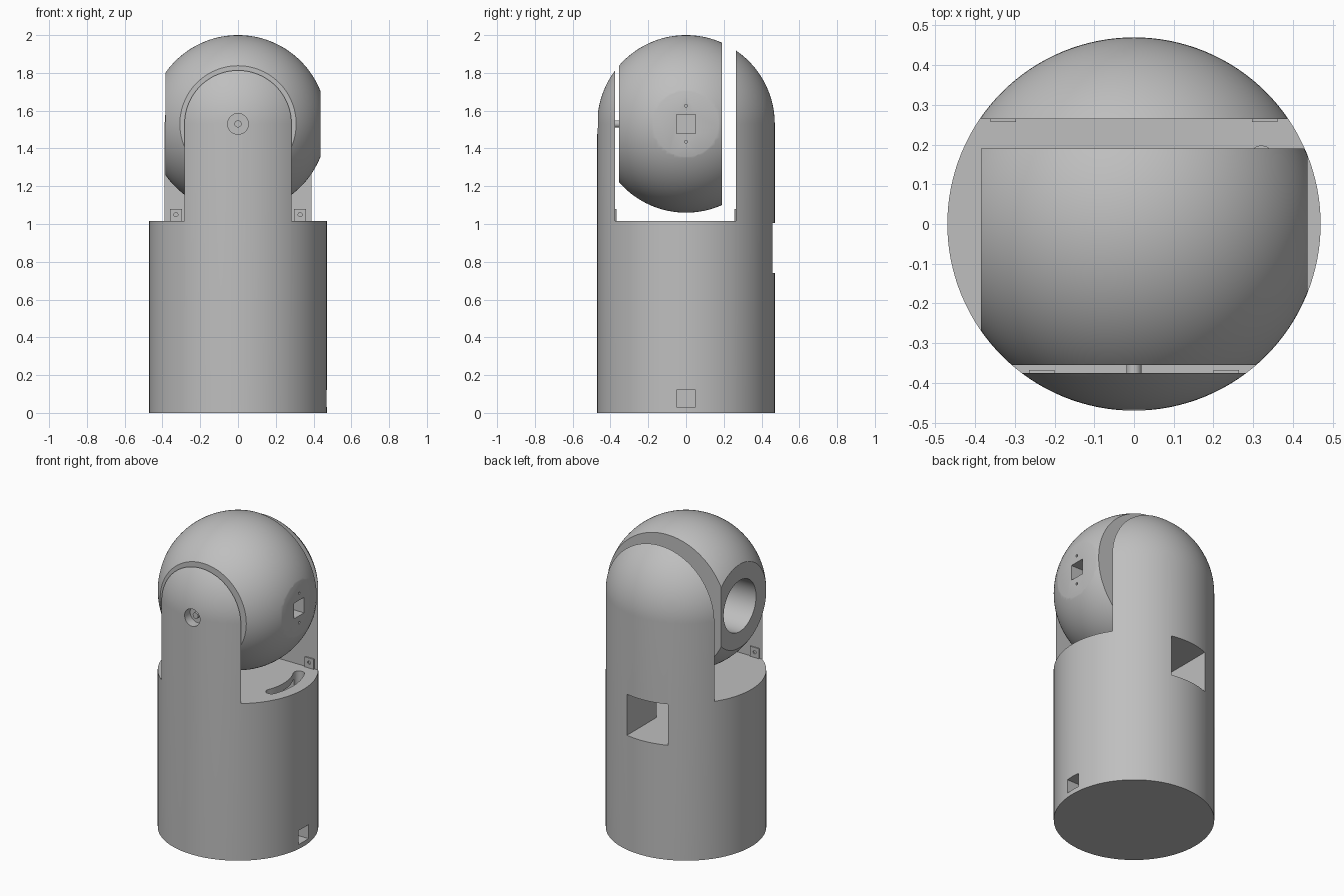
import bpy, bmesh
from math import sin, cos, pi, radians
from mathutils import Matrix, Vector

cube = bpy.data.objects.get("Cube")
if cube:
    bpy.data.objects.remove(cube, do_unlink=True)

R = 0.47        # shared radius of housing and ball
PIVOT = 1.53    # height of the ball centre
SHELF = 1.015   # height of the shelf between the arms

grey = bpy.data.materials.new("matte_grey")
grey.use_nodes = True
grey.diffuse_color = (0.52, 0.52, 0.52, 1)
grey.node_tree.nodes["Principled BSDF"].inputs["Base Color"].default_value = (0.52, 0.52, 0.52, 1)


def finish(name, bm):
    bmesh.ops.recalc_face_normals(bm, faces=bm.faces)
    mesh = bpy.data.meshes.new(name)
    bm.to_mesh(mesh)
    bm.free()
    mesh.materials.append(grey)
    ob = bpy.data.objects.new(name, mesh)
    bpy.context.collection.objects.link(ob)
    return ob


def box(name, x, y, z):
    bm = bmesh.new()
    bmesh.ops.create_cube(bm, size=1)
    for v in bm.verts:
        v.co = Vector([(a + b) / 2 + c * (b - a) for (a, b), c in zip((x, y, z), v.co)])
    return finish(name, bm)


def rod(name, axis, start, end, radius, segments=48):
    """Cylinder along the x or y axis; start and end are full points."""
    start, end = Vector(start), Vector(end)
    turn = Matrix.Rotation(pi / 2, 4, "Y" if axis == "x" else "X")
    bm = bmesh.new()
    bmesh.ops.create_cone(bm, cap_ends=True, segments=segments, radius1=radius, radius2=radius,
                          depth=(end - start).length,
                          matrix=Matrix.Translation((start + end) / 2) @ turn)
    return finish(name, bm)


def prism(name, outline, z0, z1):
    bm = bmesh.new()
    face = bm.faces.new([bm.verts.new((x, y, z0)) for x, y in outline])
    new = bmesh.ops.extrude_face_region(bm, geom=[face])["geom"]
    bmesh.ops.translate(bm, vec=(0, 0, z1 - z0), verts=[g for g in new if isinstance(g, bmesh.types.BMVert)])
    return finish(name, bm)


def lathe(name, profile, steps=128):
    bm = bmesh.new()
    verts = [bm.verts.new((r, 0, z)) for r, z in profile]
    edges = [bm.edges.new(pair) for pair in zip(verts, verts[1:])]
    bmesh.ops.spin(bm, geom=verts + edges, cent=(0, 0, 0), axis=(0, 0, 1), angle=2 * pi, steps=steps)
    bmesh.ops.remove_doubles(bm, verts=bm.verts, dist=1e-5)
    return finish(name, bm)


def cut(ob, *cutters):
    bpy.context.view_layer.objects.active = ob
    for cutter in cutters:
        mod = ob.modifiers.new("cut", "BOOLEAN")
        mod.operation, mod.solver, mod.object = "DIFFERENCE", "EXACT", cutter
        bpy.ops.object.modifier_apply(modifier=mod.name)
        bpy.data.objects.remove(cutter, do_unlink=True)


def smooth(ob):
    bpy.ops.object.select_all(action="DESELECT")
    ob.select_set(True)
    bpy.context.view_layer.objects.active = ob
    bpy.ops.object.shade_smooth_by_angle(angle=radians(25))


def arc(radius, start, end, steps, centre=(0, 0)):
    angles = [radians(start + (end - start) * i / steps) for i in range(steps + 1)]
    return [(centre[0] + radius * cos(a), centre[1] + radius * sin(a)) for a in angles]


# Housing: domed column with the gap for the ball taken out, leaving two arms
housing = lathe("housing", [(0, 0)] + [(R, 0)] + arc(R, 0, 89.9, 40, (0, PIVOT)) + [(0, PIVOT + R)])
cut(housing, box("gap", (-1, 1), (-0.375, 0.265), (SHELF, 3)))

# Rear window leading into a chamber, and the small port at the foot
cut(housing,
    box("chamber", (-0.175, 0.39), (-0.16, 0.16), (0.74, 0.97)),
    box("window", (-0.175, 0.1), (0.1, 0.6), (0.74, 1.005)),
    box("port", (0.3, 0.6), (-0.05, 0.05), (0.03, 0.12)))

# Curved cable slot through the shelf
SLOT, HALF, A0, A1 = 0.36, 0.033, -22, 27


def slot_end(angle, turn):
    centre = arc(SLOT, angle, angle, 1)[0]
    return arc(HALF, turn, turn + 180, 10, centre)[1:-1]


outline = (arc(SLOT + HALF, A0, A1, 24) + slot_end(A1, A1)
           + arc(SLOT - HALF, A1, A0, 24) + slot_end(A0, A0 + 180))
cut(housing, prism("cable_slot", outline, 0.9, 1.1))

# Counterbore for the pivot screw in the front arm
cut(housing, rod("counterbore", "y", (0, -0.6, PIVOT), (0, -0.41, PIVOT), 0.055))
smooth(housing)

# Ball with flats on four sides
ball = lathe("ball", [(0, PIVOT - R)] + arc(R, -89.9, 89.9, 80, (0, PIVOT)) + [(0, PIVOT + R)])
cut(ball,
    box("front_flat", (-1, 1), (-1, -0.355), (0.8, 2.2)),
    box("back_flat", (-1, 1), (0.19, 1), (0.8, 2.2)),
    box("right_flat", (-1, -0.385), (-1, 1), (0.8, 2.2)),
    box("left_flat", (0.437, 1), (-1, 1), (0.8, 2.2)))

# Round opening on one side, square socket with two screw holes on the other
cut(ball,
    rod("opening", "x", (-0.6, 0, PIVOT), (-0.1, 0, PIVOT), 0.165, 96),
    box("socket", (0.33, 0.6), (-0.05, 0.05), (PIVOT - 0.05, PIVOT + 0.05)),
    *[rod("screw_hole", "x", (0.39, 0, PIVOT + s * 0.095), (0.6, 0, PIVOT + s * 0.095), 0.008, 16)
      for s in (-1, 1)])
smooth(ball)

# Pivot pin through the front arm
smooth(rod("pivot_pin", "y", (0, -0.435, PIVOT), (0, -0.35, PIVOT), 0.019, 32))

# Drilled mounting tabs at the foot of each arm
for place, y0, y1, inner in (("front", -0.376, -0.368, 0.2), ("back", 0.257, 0.266, 0.297)):
    for side, s in (("left", 1), ("right", -1)):
        xs = sorted((s * inner, s * (inner + 0.064)))
        tab = box(f"{place}_{side}_tab", xs, (y0, y1), (SHELF - 0.002, 1.08))
        mid = sum(xs) / 2
        cut(tab, rod("tab_hole", "y", (mid, y0 - 0.1, 1.05), (mid, y1 + 0.1, 1.05), 0.011, 20))
        smooth(tab)
